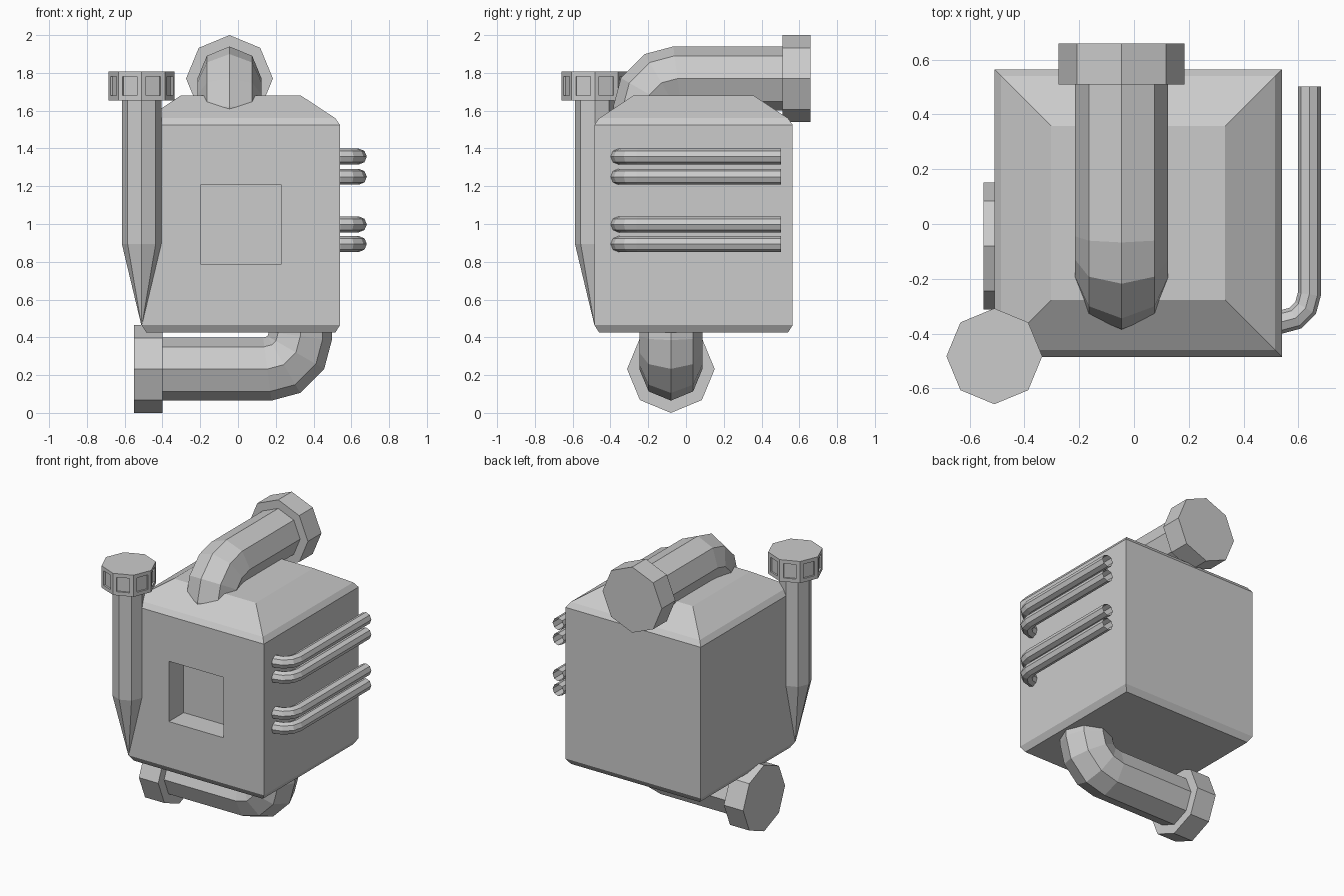
import bpy, bmesh, math
from mathutils import Vector

cube = bpy.data.objects.get("Cube")
if cube:
    bpy.data.objects.remove(cube, do_unlink=True)

grey = bpy.data.materials.new("light_grey")
grey.use_nodes = True
GREY = (0.6, 0.6, 0.6, 1)
grey.diffuse_color = GREY
grey.node_tree.nodes["Principled BSDF"].inputs["Base Color"].default_value = GREY


def finish(bm, name):
    mesh = bpy.data.meshes.new(name)
    bm.to_mesh(mesh)
    bm.free()
    mesh.materials.append(grey)
    obj = bpy.data.objects.new(name, mesh)
    bpy.context.collection.objects.link(obj)
    return obj


def loft(bm, rings, caps=True):
    """Skin a list of equal-length point rings."""
    rows = [[bm.verts.new(p) for p in ring] for ring in rings]
    n = len(rows[0])
    for a, b in zip(rows, rows[1:]):
        for i in range(n):
            j = (i + 1) % n
            bm.faces.new((a[i], a[j], b[j], b[i]))
    if caps:
        bm.faces.new(rows[0][::-1])
        bm.faces.new(rows[-1])
    bmesh.ops.recalc_face_normals(bm, faces=bm.faces)


def tube(path, radii, normal, caps=True, sides=8):
    """Mitred tube along a planar path; normal is the plane's normal."""
    bm = bmesh.new()
    pts, normal = [Vector(p) for p in path], Vector(normal)
    rings = []
    for k, p in enumerate(pts):
        before = (p - pts[max(k - 1, 0)]).normalized()
        after = (pts[min(k + 1, len(pts) - 1)] - p).normalized()
        tangent = (before + after).normalized()
        side = normal.cross(tangent)
        widen = 1 / tangent.dot(after if after.length else before)
        ring = []
        for i in range(sides):
            a = math.tau * i / sides
            ring.append(p + radii[k] * (math.cos(a) * normal + math.sin(a) * widen * side))
        rings.append(ring)
    loft(bm, rings, caps)
    return bm


def bend(centre, radius, u, v):
    """Quarter turn in three steps, from direction u round to direction v."""
    c, u, v = Vector(centre), Vector(u), Vector(v)
    return [c + radius * (math.cos(a) * u + math.sin(a) * v)
            for a in (math.radians(30 * i) for i in range(4))]


# Body: chamfered box with a sloped roof
bm = bmesh.new()
X0, X1, Y0, Y1 = -0.51, 0.54, -0.485, 0.565
levels = [(0.425, 0.025), (0.465, 0), (1.525, 0), (1.56, 0.025), (1.68, 0.207)]
loft(bm, [[(X0 + d, Y0 + d, z), (X1 - d, Y0 + d, z), (X1 - d, Y1 - d, z), (X0 + d, Y1 - d, z)]
          for z, d in levels])

# Square recess in the front of the body
front = min(bm.faces, key=lambda f: f.normal.y)
bmesh.ops.inset_individual(bm, faces=[front], thickness=0.3)
for v in front.verts:
    v.co.x = 0.227 if v.co.x > 0.015 else -0.197
    v.co.z = 1.208 if v.co.z > 1 else 0.785
pit = bmesh.ops.extrude_discrete_faces(bm, faces=[front])["faces"][0]
for v in pit.verts:
    v.co.y += 0.165
finish(bm, "body")

# Top pipe, running back to a flange
PX, PZ = -0.045, 1.77
path = [(PX, 0.55, PZ)] + bend((PX, -0.045, 1.6), 0.17, (0, 0, 1), (0, -1, 0)) + [(PX, -0.215, 1.5)]
finish(tube(path, [0.17] * len(path), (1, 0, 0)), "top_pipe")
finish(tube([(PX, 0.51, PZ), (PX, 0.66, PZ)], [0.23] * 2, (1, 0, 0)), "top_flange")

# Bottom pipe, running sideways to a flange
QY, QZ = -0.08, 0.232
path = [(-0.45, QY, QZ)] + bend((0.155, QY, 0.407), 0.175, (0, 0, -1), (1, 0, 0)) + [(0.33, QY, 0.5)]
finish(tube(path, [0.167] * len(path), (0, 1, 0)), "bottom_pipe")
finish(tube([(-0.55, QY, QZ), (-0.4, QY, QZ)], [0.232] * 2, (0, 1, 0)), "bottom_flange")

# Side rails
for i, z in enumerate((1.357, 1.25, 0.998, 0.894)):
    path = [(0.64, 0.503, z)] + bend((0.54, -0.257, z), 0.1, (1, 0, 0), (0, -1, 0))
    path.append((0.52, -0.357, z))
    finish(tube(path, [0.042] * len(path), (0, 0, 1), caps=False), f"side_rail_{i + 1}")

# Corner spike with a pointed lower end
SX, SY = -0.51, -0.483
finish(tube([(SX, SY, z) for z in (0.465, 0.895, 1.7)], [0.002, 0.105, 0.105], (1, 0, 0)), "corner_spike")

# Spike cap with a small recessed panel on every side
bm = tube([(SX, SY, 1.655), (SX, SY, 1.807)], [0.175] * 2, (1, 0, 0))
sides = [f for f in bm.faces if abs(f.normal.z) < 0.5]
bmesh.ops.inset_individual(bm, faces=sides, thickness=0.036)
for f in sides:
    inward = f.normal * -0.012
    pit = bmesh.ops.extrude_discrete_faces(bm, faces=[f])["faces"][0]
    for v in pit.verts:
        v.co += inward
finish(bm, "spike_cap")
